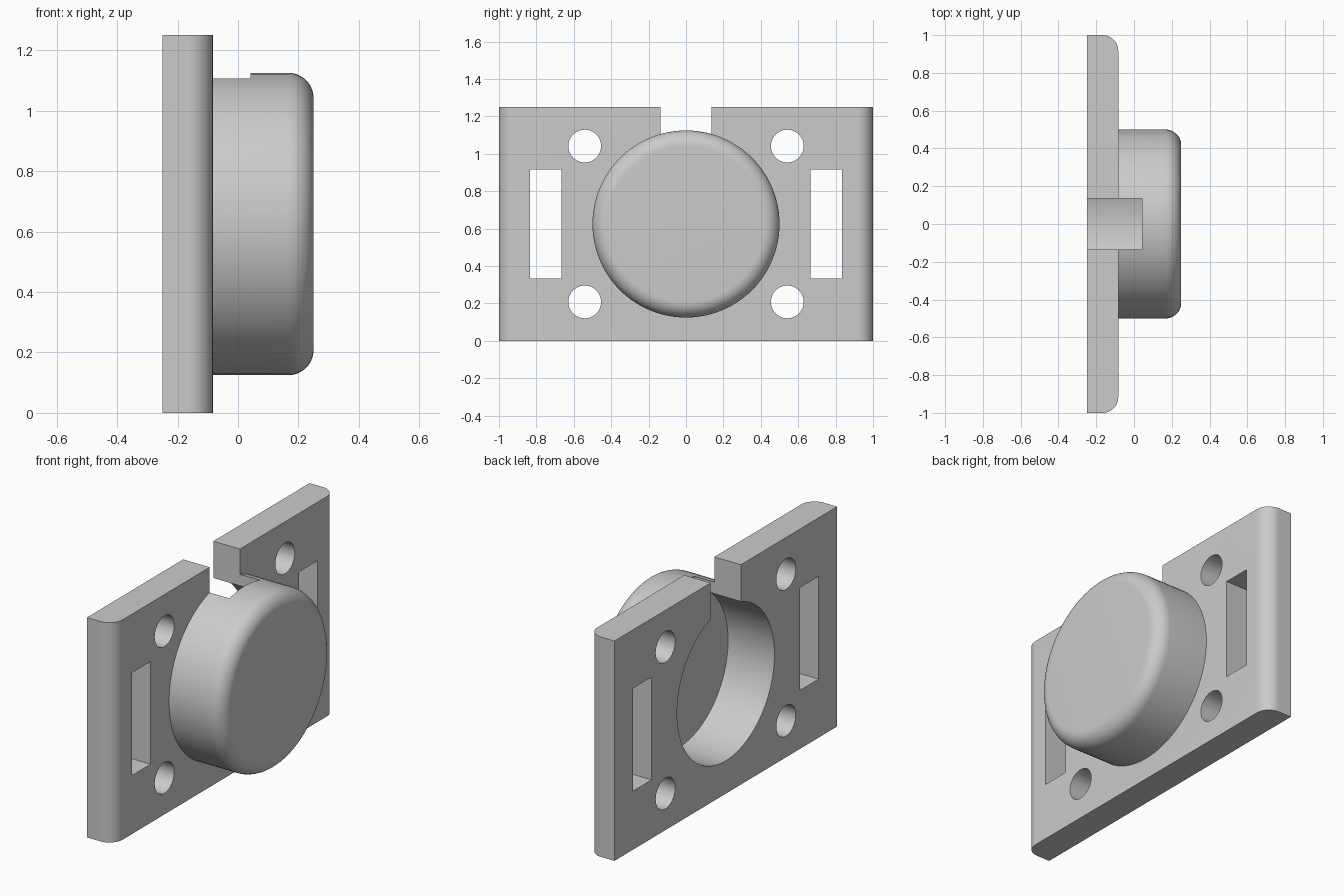
import bpy, bmesh
from math import cos, sin, pi, asin
from mathutils import Vector, Matrix

if "Cube" in bpy.data.objects:
    bpy.data.objects.remove(bpy.data.objects["Cube"])

U = 1 / 24                      # base module of the part
BACK, FACE, FRONT = -6 * U, -2 * U, 6 * U
FLOOR = U                       # inner end of the cavity
MID = 15 * U                    # height of the cap axis
FILLET = 2 * U

grey = bpy.data.materials.new("grey plastic")
grey.use_nodes = True
grey.diffuse_color = (0.6, 0.6, 0.6, 1)
grey.node_tree.nodes["Principled BSDF"].inputs["Base Color"].default_value = (0.6, 0.6, 0.6, 1)


def arc(cx, cy, r, start, end, steps):
    return [(cx + r * cos(start + (end - start) * i / steps),
             cy + r * sin(start + (end - start) * i / steps)) for i in range(steps + 1)]


def finish(name, bm):
    bmesh.ops.recalc_face_normals(bm, faces=bm.faces)
    mesh = bpy.data.meshes.new(name)
    bm.to_mesh(mesh)
    bm.free()
    obj = bpy.data.objects.new(name, mesh)
    bpy.context.collection.objects.link(obj)
    mesh.materials.append(grey)
    return obj


def prism(name, outline, place, direction):
    """Extrude a flat outline along a direction."""
    bm = bmesh.new()
    face = bm.faces.new([bm.verts.new(place(*p)) for p in outline])
    new = bmesh.ops.extrude_face_region(bm, geom=[face])["geom"]
    bmesh.ops.translate(bm, vec=direction,
                        verts=[v for v in new if isinstance(v, bmesh.types.BMVert)])
    return finish(name, bm)


def combine(target, other, operation):
    mod = target.modifiers.new(other.name, "BOOLEAN")
    mod.object, mod.operation, mod.solver = other, operation, "EXACT"
    bpy.context.view_layer.objects.active = target
    bpy.ops.object.modifier_apply(modifier=mod.name)
    bpy.data.objects.remove(other)


def cut(name, outline, end=0):
    start = BACK - 0.1
    cutter = prism(name, outline, lambda y, z: (start, y, z), (end - start, 0, 0))
    cutter.hide_render = True
    combine(body, cutter, "DIFFERENCE")


# Mounting plate with rounded front side edges
outline = [(BACK, -1)]
outline += arc(FACE - FILLET, -1 + FILLET, FILLET, -pi / 2, 0, 12)
outline += arc(FACE - FILLET, 1 - FILLET, FILLET, 0, pi / 2, 12)
outline += [(BACK, 1)]
body = prism("mounting_plate", outline, lambda x, y: (x, y, 0), (0, 0, 30 * U))

# Slots and screw holes, cut before the cap is added
for side in (-1, 1):
    y0, y1 = side * 16 * U, side * 20 * U
    cut("slot", [(y0, 8 * U), (y1, 8 * U), (y1, 22 * U), (y0, 22 * U)])
    for z in (5 * U, 25 * U):
        cut("screw_hole", arc(side * 13 * U, z, 2.1 * U, 0, 2 * pi, 48)[:-1])

# Round cap with a filleted rim, turned about the x axis
R = 12 * U
profile = [(FACE - U, 0), (FACE - U, R)]
profile += arc(FRONT - FILLET, R - FILLET, FILLET, pi / 2, 0, 12)
profile += [(FRONT, 0)]
bm = bmesh.new()
verts = [bm.verts.new((x, 0, MID + r)) for x, r in profile]
edges = [bm.edges.new(pair) for pair in zip(verts, verts[1:])]
bmesh.ops.spin(bm, geom=verts + edges, cent=(0, 0, MID), axis=(1, 0, 0),
               angle=2 * pi, steps=96, use_merge=True)
bmesh.ops.remove_doubles(bm, verts=bm.verts, dist=1e-5)
combine(body, finish("round_cap", bm), "UNION")

# Keyhole cavity: round pocket open at the back plus the notch at the top
bore, half = 10.5 * U, 3.25 * U
gap = asin(half / bore)
keyhole = arc(0, MID, bore, pi / 2 + gap, 5 * pi / 2 - gap, 90)
keyhole += [(half, 1.4), (-half, 1.4)]
cut("keyhole_cavity", keyhole, FLOOR)

# Smooth curved surfaces, keep the edges crisp
body.name = "mounting_plate_with_cap"
body.select_set(True)
bpy.context.view_layer.objects.active = body
bpy.ops.object.shade_smooth_by_angle(angle=pi / 6)
